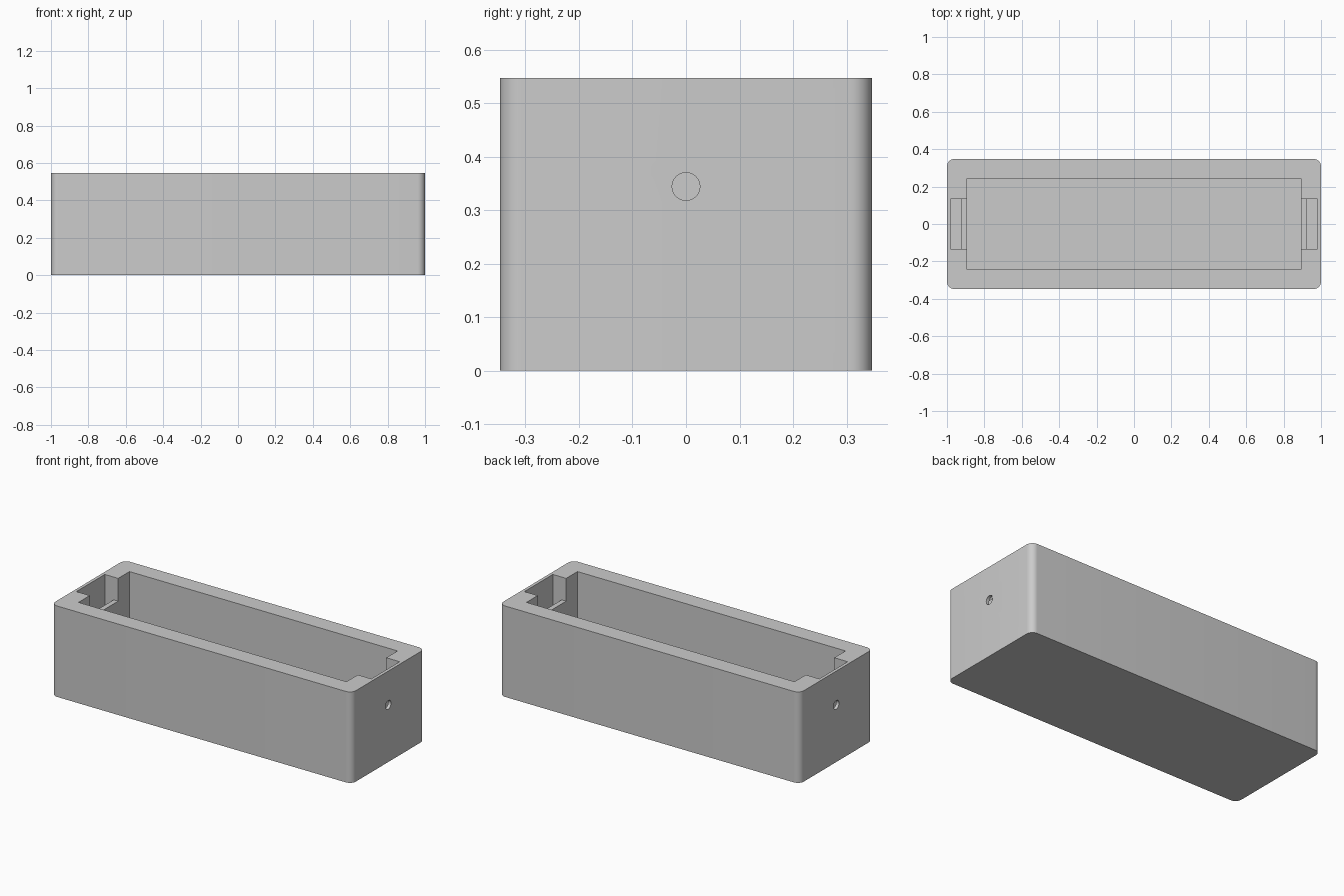
import bpy, bmesh, math
from mathutils import Matrix

if "Cube" in bpy.data.objects:
    bpy.data.objects.remove(bpy.data.objects["Cube"])

LENGTH, WIDTH, HEIGHT = 2.0, 0.695, 0.547
FLOOR = 0.10

grey = bpy.data.materials.new("light grey")
grey.diffuse_color = (0.6, 0.6, 0.6, 1)
grey.use_nodes = True
grey.node_tree.nodes["Principled BSDF"].inputs["Base Color"].default_value = grey.diffuse_color


def make_object(name, bm):
    bmesh.ops.recalc_face_normals(bm, faces=bm.faces[:])
    mesh = bpy.data.meshes.new(name)
    bm.to_mesh(mesh)
    bm.free()
    mesh.materials.append(grey)
    obj = bpy.data.objects.new(name, mesh)
    bpy.context.collection.objects.link(obj)
    return obj


def block(name, size, z0, radius=0.0):
    """Upright block centred on x and y, with optional rounded corners."""
    bm = bmesh.new()
    bmesh.ops.create_cube(bm, size=1)
    for v in bm.verts:
        v.co = (v.co.x * size[0], v.co.y * size[1], (v.co.z + 0.5) * size[2] + z0)
    if radius:
        uprights = [e for e in bm.edges
                    if abs(e.verts[0].co.z - e.verts[1].co.z) > 0.1]
        bmesh.ops.bevel(bm, geom=uprights, offset=radius, segments=10,
                        profile=0.5, affect='EDGES')
    return make_object(name, bm)


def notch(name, side):
    """Stepped end pocket: wide opening above, narrow slot behind a ledge."""
    outline = [(0.85, 0.7), (0.85, 0.41), (0.922, 0.41),
               (0.922, 0.21), (0.981, 0.21), (0.981, 0.7)]
    bm = bmesh.new()
    face = bm.faces.new([bm.verts.new((side * x, -0.135, z)) for x, z in outline])
    out = bmesh.ops.extrude_face_region(bm, geom=[face])
    moved = [g for g in out["geom"] if isinstance(g, bmesh.types.BMVert)]
    bmesh.ops.translate(bm, verts=moved, vec=(0, 0.27, 0))
    return make_object(name, bm)


def drill(name, side):
    """Round hole through the thin end wall into the slot."""
    bm = bmesh.new()
    bmesh.ops.create_cone(bm, cap_ends=True, segments=32,
                          radius1=0.026, radius2=0.026, depth=0.1,
                          matrix=Matrix.Translation((side * 1.01, 0, 0.344))
                          @ Matrix.Rotation(math.pi / 2, 4, 'Y'))
    return make_object(name, bm)


# Outer body
box = block("box_body", (LENGTH, WIDTH, HEIGHT), 0, 0.04)

# Main cavity, then pocket and hole at each end
cutters = [block("cavity_cutter", (1.784, 0.485, 1), FLOOR)]
for side, label in ((-1, "left"), (1, "right")):
    cutters += [notch(label + "_pocket_cutter", side),
                drill(label + "_hole_cutter", side)]

bpy.context.view_layer.objects.active = box
box.select_set(True)
for cutter in cutters:
    cutter.hide_render = True
    mod = box.modifiers.new(cutter.name, 'BOOLEAN')
    mod.operation = 'DIFFERENCE'
    mod.solver = 'EXACT'
    mod.object = cutter
    bpy.ops.object.modifier_apply(modifier=mod.name)
    bpy.data.objects.remove(cutter)

bpy.ops.object.shade_smooth_by_angle(angle=math.radians(30))
